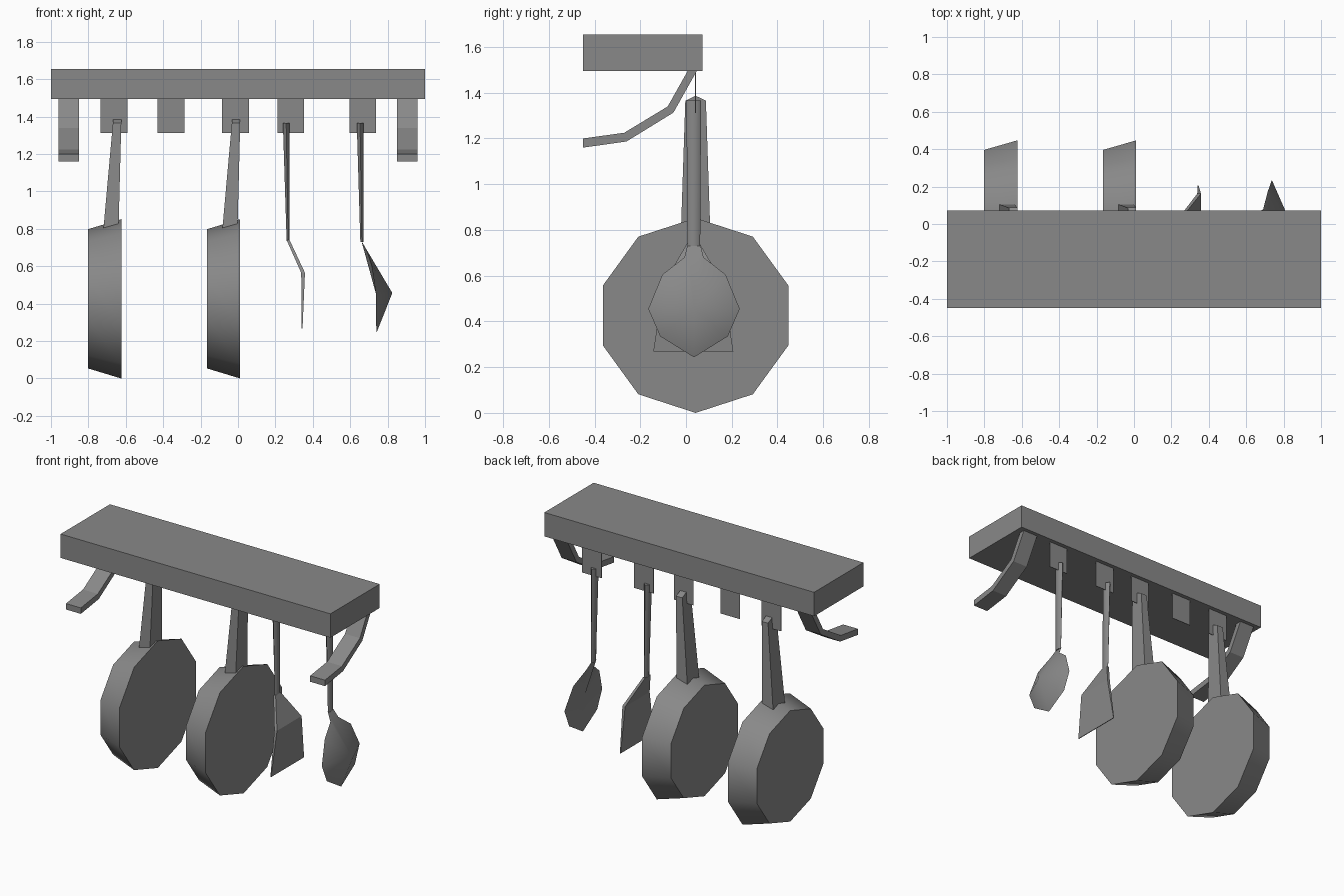
import bpy, bmesh, math
from mathutils import Vector

cube = bpy.data.objects.get("Cube")
if cube:
    bpy.data.objects.remove(cube, do_unlink=True)

grey = bpy.data.materials.new("plain grey")
grey.use_nodes = True
GREY = (0.25, 0.25, 0.25, 1)
grey.diffuse_color = GREY
grey.node_tree.nodes["Principled BSDF"].inputs["Base Color"].default_value = GREY

MID_Y = 0.042  # plane that everything hangs in


def finish(bm, name, smooth=None):
    """Turn a bmesh into a named grey object."""
    bmesh.ops.recalc_face_normals(bm, faces=bm.faces)
    mesh = bpy.data.meshes.new(name)
    bm.to_mesh(mesh)
    bm.free()
    mesh.materials.append(grey)
    obj = bpy.data.objects.new(name, mesh)
    bpy.context.collection.objects.link(obj)
    if smooth:
        bpy.ops.object.select_all(action='DESELECT')
        obj.select_set(True)
        bpy.context.view_layer.objects.active = obj
        bpy.ops.object.shade_smooth_by_angle(angle=math.radians(smooth))
    return obj


def loft(name, rings, smooth=None):
    """Bridge equal rings of points and cap both ends."""
    bm = bmesh.new()
    loops = [[bm.verts.new(p) for p in ring] for ring in rings]
    n = len(loops[0])
    for a, b in zip(loops, loops[1:]):
        for i in range(n):
            j = (i + 1) % n
            bm.faces.new((a[i], a[j], b[j], b[i]))
    bm.faces.new(loops[0])
    bm.faces.new(loops[-1])
    return finish(bm, name, smooth)


def block(name, x0, x1, y0, y1, z0, z1):
    ring = lambda z: [(x0, y0, z), (x1, y0, z), (x1, y1, z), (x0, y1, z)]
    return loft(name, [ring(z0), ring(z1)])


def stem_ring(x0, x1, z, half):
    """Six-sided section of a utensil stem."""
    c, r = (x0 + x1) / 2, (x1 - x0) / 2
    return [(c + r * math.sin(k * math.pi / 3) / math.sin(math.pi / 3),
             0.034 + half * math.cos(k * math.pi / 3), z) for k in range(6)]


# Shelf
block("shelf", -1, 1, -0.45, 0.072, 1.495, 1.655)

# Curved brackets: upper and lower edge points in y, z
bracket = [((0.01, 1.5), (0.05, 1.5)), ((-0.08, 1.34), (-0.055, 1.313)),
           ((-0.27, 1.225), (-0.26, 1.187)), ((-0.45, 1.2), (-0.45, 1.16))]
for side, sx in (("right", -1), ("left", 1)):
    loft(side + "_bracket", [[(sx * 0.85, *a), (sx * 0.96, *a), (sx * 0.96, *b), (sx * 0.85, *b)]
                             for a, b in bracket])

# Hanging plates
for i, x in enumerate((-0.663, -0.358, -0.013, 0.282, 0.667)):
    block(f"hanging_plate_{i + 1}", x - 0.072, x + 0.072, MID_Y - 0.002, MID_Y + 0.002, 1.312, 1.497)


# Pans with tapered walls and peaked handles
def pan(name, x):
    def ring(px, r):
        return [(px, MID_Y + r * math.sin(k * math.tau / 10), 0.426 + r * math.cos(k * math.tau / 10))
                for k in range(10)]
    loft(name + "_body", [ring(x, 0.426), ring(x - 0.178, 0.372)], 40)

    def handle_side(x_low, x_high, z_low):
        return [(x_low, MID_Y - 0.063, z_low), (x_high, MID_Y - 0.045, 1.365), (x_high, MID_Y, 1.387),
                (x_high, MID_Y + 0.045, 1.365), (x_low, MID_Y + 0.063, z_low)]
    loft(name + "_handle", [handle_side(x - 0.095, x - 0.045, 0.805), handle_side(x - 0.014, x, 0.828)])


pan("first_pan", -0.624)
pan("second_pan", 0.012)

# Spatula: stem and thin widening blade
loft("spatula_stem", [stem_ring(0.24, 0.275, 1.365, 0.032), stem_ring(0.26, 0.276, 0.735, 0.028)], 70)
blade = [(0.26, 0.276, 0.74, 0.028), (0.338, 0.358, 0.565, 0.13), (0.340, 0.345, 0.268, 0.175)]
loft("spatula_blade", [[(a, 0.032 - w, z), (b, 0.032 - w, z), (b, 0.032 + w, z), (a, 0.032 + w, z)]
                       for a, b, z, w in blade])

# Spoon: stem and bowl bulging to one side
loft("spoon_stem", [stem_ring(0.635, 0.67, 1.365, 0.032), stem_ring(0.654, 0.67, 0.73, 0.028)], 70)
rim = [(0.66, 0.028, 0.735), (0.69, 0.042, 0.68), (0.715, 0.138, 0.605), (0.737, 0.2, 0.455),
       (0.738, 0.148, 0.335)]
outline = [(x, 0.035 + w, z) for x, w, z in rim] + [(0.74, 0.035, 0.243)]
outline += [(x, 0.035 - w, z) for x, w, z in reversed(rim)]
bm = bmesh.new()
verts = [bm.verts.new(p) for p in outline]
front = bm.verts.new((0.825, 0.035, 0.457))
back = bm.verts.new((0.737, 0.035, 0.455))
for i, v in enumerate(verts):
    w = verts[(i + 1) % len(verts)]
    bm.faces.new((v, w, front))
    bm.faces.new((w, v, back))
finish(bm, "spoon_bowl", 45)
